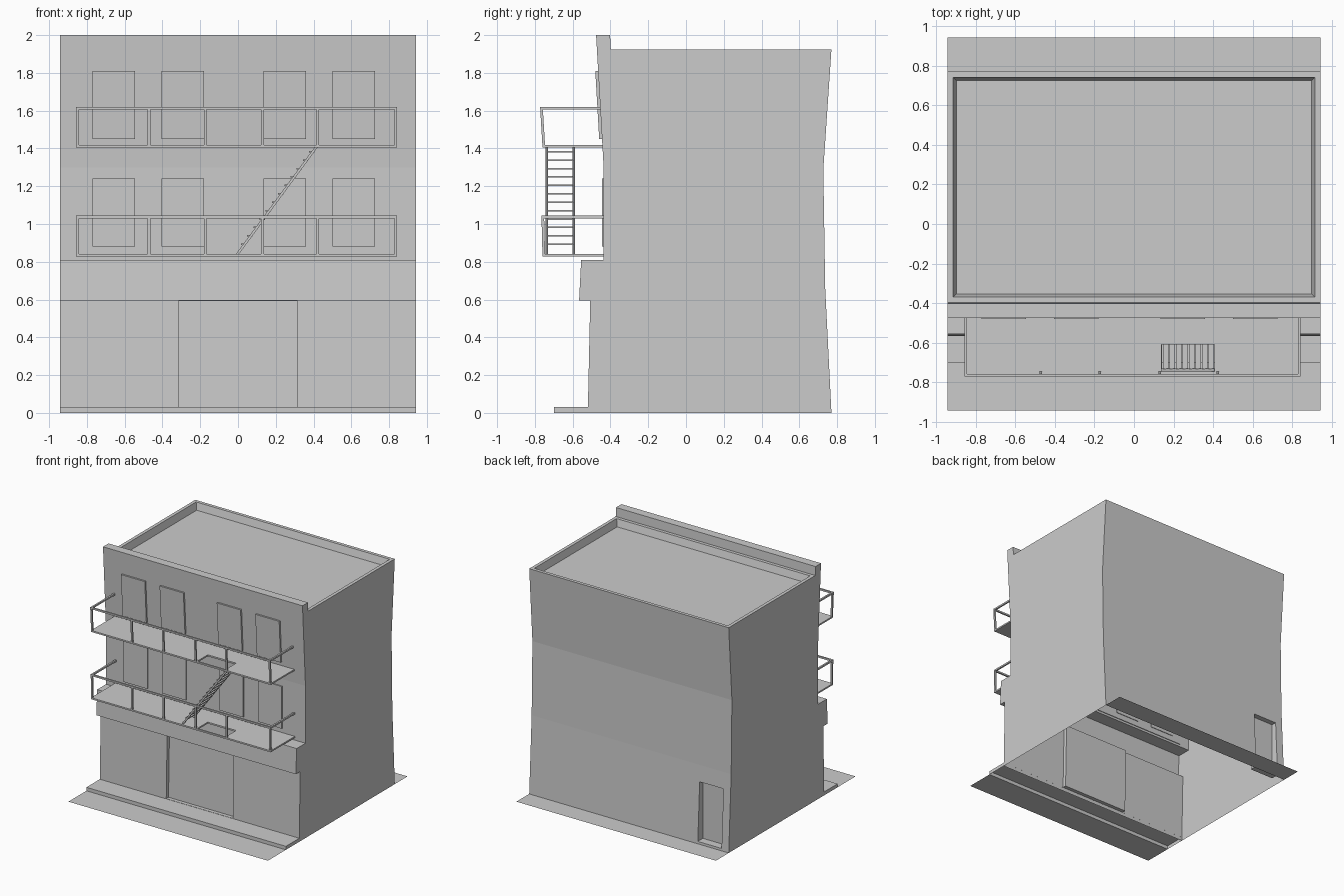
import bpy, bmesh
from mathutils import Vector

if "Cube" in bpy.data.objects:
    bpy.data.objects.remove(bpy.data.objects["Cube"])

W = 0.943  # half width of the building


def finish(bm, name):
    bmesh.ops.recalc_face_normals(bm, faces=bm.faces)
    me = bpy.data.meshes.new(name)
    bm.to_mesh(me)
    bm.free()
    ob = bpy.data.objects.new(name, me)
    bpy.context.collection.objects.link(ob)
    return ob


def add_prism(bm, x0, x1, profile):
    """Extrude a (y, z) outline from x0 to x1."""
    a = [bm.verts.new((x0, y, z)) for y, z in profile]
    b = [bm.verts.new((x1, y, z)) for y, z in profile]
    n = len(profile)
    bm.faces.new(a)
    bm.faces.new(b[::-1])
    for i in range(n):
        j = (i + 1) % n
        bm.faces.new((a[j], a[i], b[i], b[j]))


def add_box(bm, x0, x1, y0, y1, z0, z1):
    add_prism(bm, x0, x1, [(y0, z0), (y1, z0), (y1, z1), (y0, z1)])


def add_bar(bm, p, q, t):
    """Square bar of thickness t between two points."""
    p, q = Vector(p), Vector(q)
    d = (q - p).normalized()
    side = d.cross(Vector((0, 0, 1)))
    if side.length < 0.2:
        side = d.cross(Vector((0, 1, 0)))
    side = side.normalized() * t / 2
    up = side.cross(d).normalized() * t / 2
    rings = [[bm.verts.new(c + side * s + up * u)
              for s, u in ((-1, -1), (1, -1), (1, 1), (-1, 1))] for c in (p, q)]
    a, b = rings
    bm.faces.new(a)
    bm.faces.new(b[::-1])
    for i in range(4):
        j = (i + 1) % 4
        bm.faces.new((a[j], a[i], b[i], b[j]))


def wall_y(z):
    """Front wall depth of the upper floors, leaning out above z = 1.3."""
    return -0.436 - max(0, z - 1.3) * 0.04 / 0.7


# Building body: bowed side outline with band and front parapet
body = [(-0.52, 0), (-0.507, 0.595), (-0.566, 0.595), (-0.555, 0.81), (-0.436, 0.81),
        (-0.436, 1.3), (-0.476, 2.0), (-0.402, 2.0), (-0.398, 1.925),
        (0.77, 1.925), (0.727, 1.29), (0.737, 0.66), (0.77, 0)]
bm = bmesh.new()
add_prism(bm, -W, W, body)
bmesh.ops.recalc_face_normals(bm, faces=bm.faces)
# Sunken roof inside a rim
roof = [f for f in bm.faces if f.normal.z > 0.9 and abs(f.calc_center_median().z - 1.925) < 0.01]
bmesh.ops.inset_region(bm, faces=roof, thickness=0.04)
bmesh.ops.inset_region(bm, faces=roof, thickness=0.023)
for v in {v for f in roof for v in f.verts}:
    v.co.z -= 0.06
building = finish(bm, "building_body")

# Recesses: wide front entrance and small back door
bm = bmesh.new()
add_prism(bm, -0.315, 0.315, [(-0.55, 0.032), (-0.488, 0.032), (-0.475, 0.592), (-0.55, 0.592)])
add_box(bm, -0.875, -0.65, 0.70, 0.9, 0.02, 0.52)
cutter = finish(bm, "recess_cutter")
cutter.hide_render = True
mod = building.modifiers.new("recesses", 'BOOLEAN')
mod.object = cutter
mod.operation = 'DIFFERENCE'
mod.solver = 'EXACT'
bpy.context.view_layer.objects.active = building
bpy.ops.object.modifier_apply(modifier=mod.name)
bpy.data.objects.remove(cutter)

# Building is open underneath
bm = bmesh.new()
bm.from_mesh(building.data)
bottom = [f for f in bm.faces if all(abs(v.co.z) < 1e-4 for v in f.verts)]
bmesh.ops.delete(bm, geom=bottom, context='FACES')
bm.to_mesh(building.data)
bm.free()

# Pavement strips front and back, with a raised front step
for name, path in (("front_pavement", [(-0.943, 0), (-0.70, 0), (-0.70, 0.03), (-0.519, 0.03)]),
                   ("back_pavement", [(0.77, 0), (0.943, 0)])):
    bm = bmesh.new()
    rows = [[bm.verts.new((x, y, z)) for x in (-W, W)] for y, z in path]
    for a, b in zip(rows, rows[1:]):
        bm.faces.new((a[0], a[1], b[1], b[0]))
    if len(path) > 2:  # step end caps
        for s in (-W, W):
            bm.faces.new([bm.verts.new((s, y, z)) for y, z in
                          ((-0.70, 0), (-0.519, 0), (-0.519, 0.03), (-0.70, 0.03))])
    finish(bm, name)

# Window panels on both upper floors
for floor, z0, z1, t in (("lower", 0.88, 1.24, 0.010), ("upper", 1.45, 1.81, 0.015)):
    bm = bmesh.new()
    for x0, x1 in ((-0.77, -0.545), (-0.405, -0.18), (0.135, 0.36), (0.50, 0.725)):
        a, b = wall_y(z0), wall_y(z1)
        add_prism(bm, x0, x1, [(a - t, z0), (a + 0.005, z0), (b + 0.005, z1), (b - t, z1)])
    finish(bm, floor + "_windows")

# Balconies: floor with a stair hole, posts and handrail
for floor, z, y_rail in (("lower", 0.842, -0.758), ("upper", 1.417, -0.765)):
    xs = (-0.857, 0.14, 0.408, 0.842)
    ys = (-0.76, -0.745, -0.608, -0.43)
    bm = bmesh.new()
    grid = [[bm.verts.new((x, y, z)) for x in xs] for y in ys]
    for i in range(3):
        for j in range(3):
            if (i, j) != (1, 1):
                bm.faces.new((grid[i][j], grid[i][j + 1], grid[i + 1][j + 1], grid[i + 1][j]))
    deck = finish(bm, floor + "_balcony_floor")
    sol = deck.modifiers.new("thickness", 'SOLIDIFY')
    sol.thickness = 0.013
    sol.offset = -1 if deck.data.polygons[0].normal.z > 0 else 1

    bm = bmesh.new()
    top = z + 0.195
    for x in (-0.85, -0.471, -0.173, 0.13, 0.423, 0.835):
        add_bar(bm, (x, -0.753, z - 0.005), (x, y_rail, top), 0.014)
    add_bar(bm, (-0.857, y_rail, top), (0.842, y_rail, top), 0.014)
    for x in (-0.85, 0.835):
        add_bar(bm, (x, y_rail, top), (x, wall_y(top) + 0.005, top), 0.014)
    finish(bm, floor + "_balcony_railing")

# Stair between the balconies
bm = bmesh.new()
for y in (-0.738, -0.595):
    add_bar(bm, (-0.005, y, 0.838), (0.418, y, 1.412), 0.013)
for i in range(12):
    z = 0.893 + i * 0.0445
    x = (z - 0.842) * 0.737
    add_box(bm, x - 0.022, x + 0.006, -0.733, -0.598, z - 0.004, z + 0.004)
finish(bm, "balcony_stair")
